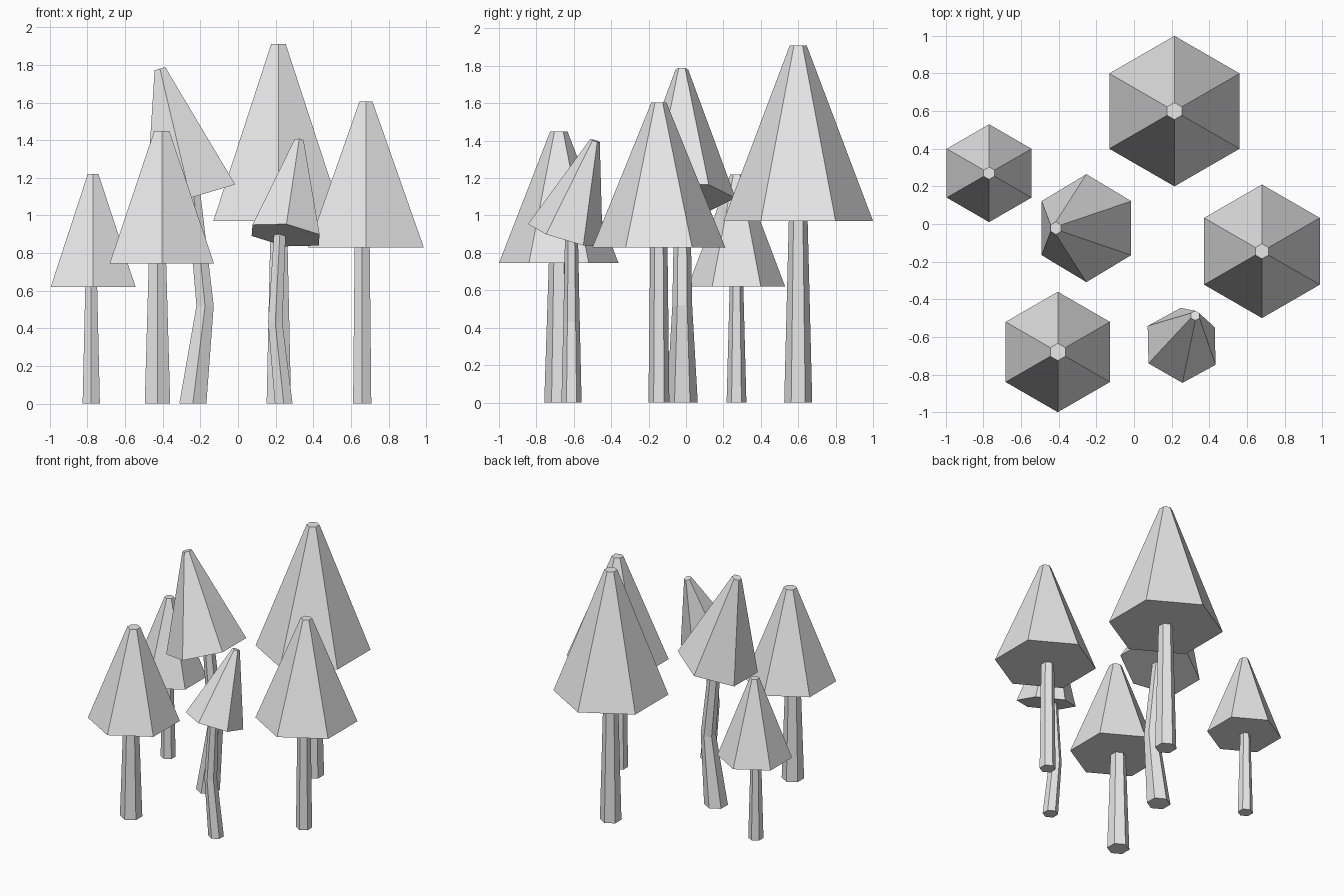
import bpy
import bmesh
from math import cos, sin, pi
from mathutils import Vector

SIDES = 6

cube = bpy.data.objects.get("Cube")
if cube:
    bpy.data.objects.remove(cube, do_unlink=True)

grey = bpy.data.materials.new("plain_grey")
grey.use_nodes = True
grey.diffuse_color = (0.8, 0.8, 0.8, 1)
grey.node_tree.nodes["Principled BSDF"].inputs["Base Color"].default_value = (0.8, 0.8, 0.8, 1)


def loft(name, rings):
    """Flat-faced hexagonal loft; each ring is (centre, radius, normal)."""
    bm = bmesh.new()
    loops = []
    for centre, radius, normal in rings:
        tilt = Vector((0, 0, 1)).rotation_difference(Vector(normal))
        angles = [pi / 2 + 2 * pi * i / SIDES for i in range(SIDES)]
        loops.append([bm.verts.new(Vector(centre) + tilt @ Vector((radius * cos(a), radius * sin(a), 0)))
                      for a in angles])
    for low, high in zip(loops, loops[1:]):
        for i in range(SIDES):
            j = (i + 1) % SIDES
            bm.faces.new((low[i], low[j], high[j], high[i]))
    bm.faces.new(loops[0][::-1])
    bm.faces.new(loops[-1])
    bmesh.ops.recalc_face_normals(bm, faces=bm.faces)
    mesh = bpy.data.meshes.new(name)
    bm.to_mesh(mesh)
    bm.free()
    mesh.materials.append(grey)
    obj = bpy.data.objects.new(name, mesh)
    bpy.context.collection.objects.link(obj)
    return obj


UP = (0, 0, 1)


def straight_tree(name, x, y, crown_r, tip_r, low, top, trunk_x, trunk_r, neck_r):
    """Upright tree: tapered trunk under a truncated hexagonal cone."""
    loft(name + "_trunk", [((trunk_x, y, 0), trunk_r, UP),
                           ((trunk_x, y, low + 0.02), neck_r, UP)])
    loft(name + "_crown", [((x, y, low), crown_r, UP), ((x, y, top), tip_r, UP)])


# Upright trees
straight_tree("tall_back_tree", 0.215, 0.60, 0.40, 0.045, 0.97, 1.91, 0.217, 0.075, 0.05)
straight_tree("right_tree", 0.68, -0.145, 0.355, 0.04, 0.83, 1.605, 0.66, 0.056, 0.046)
straight_tree("front_tree", -0.405, -0.68, 0.32, 0.046, 0.745, 1.45, -0.428, 0.078, 0.053)
straight_tree("small_side_tree", -0.77, 0.27, 0.26, 0.033, 0.62, 1.22, -0.78, 0.053, 0.036)

# Middle tree with a bent trunk, crown leaning sideways
lean = (-0.3, 0, 1)
loft("middle_tree_trunk", [((-0.24, -0.02, 0), 0.083, UP),
                           ((-0.175, -0.02, 0.52), 0.053, UP),
                           ((-0.235, -0.02, 1.11), 0.042, lean)])
loft("middle_tree_crown", [((-0.253, -0.022, 1.093), 0.287, lean),
                           ((-0.415, -0.022, 1.78), 0.034, lean)])

# Small front tree with a bent trunk, crown leaning backwards
lean = (0.15, 0.3, 1)
loft("leaning_tree_trunk", [((0.243, -0.612, 0), 0.054, UP),
                            ((0.198, -0.612, 0.43), 0.044, UP),
                            ((0.222, -0.612, 0.90), 0.036, lean)])
loft("leaning_tree_crown", [((0.253, -0.645, 0.895), 0.208, lean),
                            ((0.325, -0.487, 1.4), 0.027, lean)])
